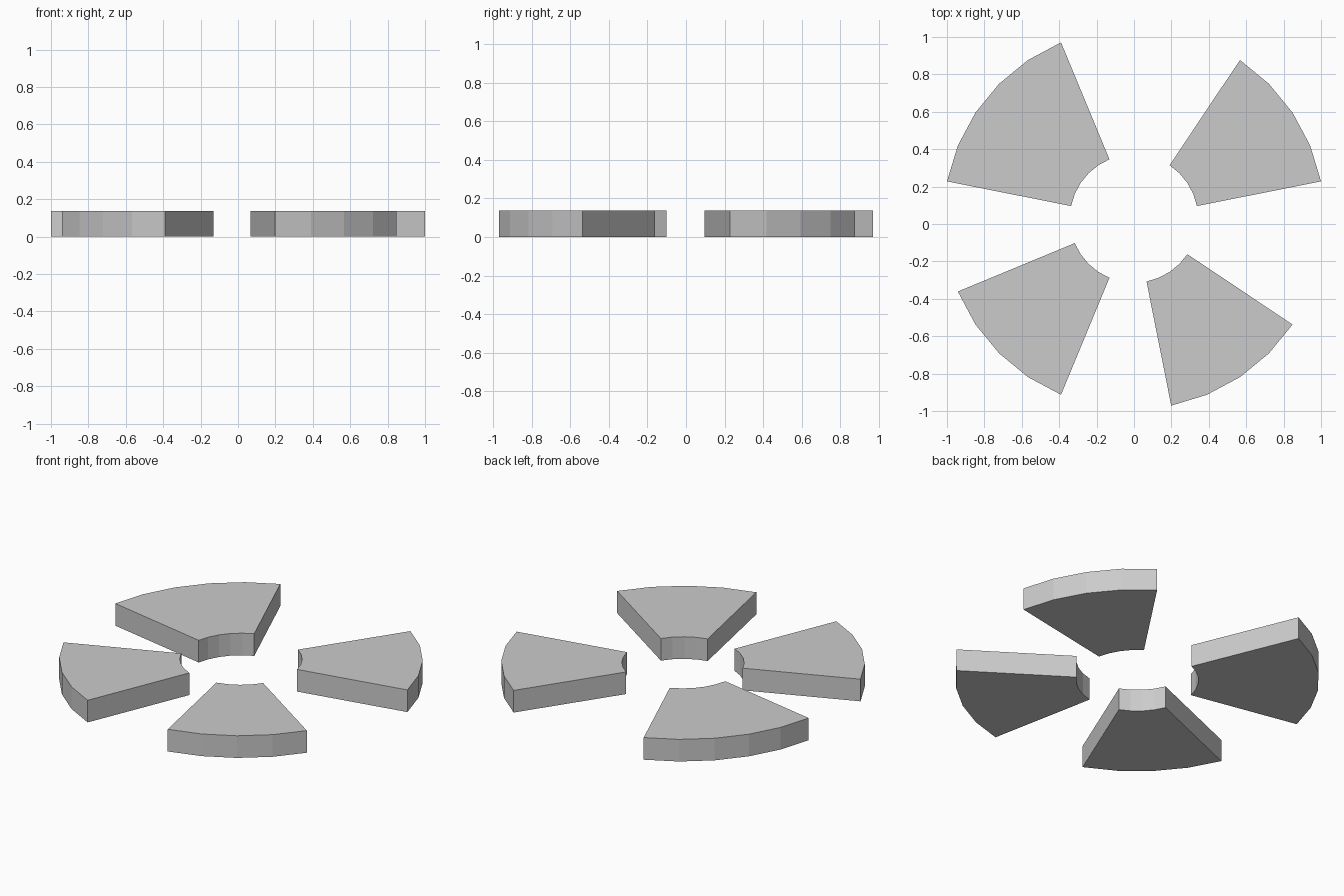
import bpy, bmesh
from math import radians, cos, sin

if "Cube" in bpy.data.objects:
    bpy.data.objects.remove(bpy.data.objects["Cube"])

STEP = radians(11.25)            # one side of a 32-sided ring
R_OUT, R_IN, HEIGHT, CY = 1.0196, 0.343, 0.137, 0.029


def ring_wedge(name, first, last):
    """Flat-shaded ring sector between two ring steps."""
    def arc(r, steps):
        return [(r * cos(i * STEP), CY + r * sin(i * STEP), 0) for i in steps]

    steps = list(range(first, last + 1))
    outline = arc(R_OUT, steps) + arc(R_IN, reversed(steps))
    bm = bmesh.new()
    face = bm.faces.new([bm.verts.new(p) for p in outline])
    top = bmesh.ops.extrude_face_region(bm, geom=[face], use_keep_orig=True)
    verts = [g for g in top["geom"] if isinstance(g, bmesh.types.BMVert)]
    bmesh.ops.translate(bm, verts=verts, vec=(0, 0, HEIGHT))
    bmesh.ops.recalc_face_normals(bm, faces=bm.faces)
    mesh = bpy.data.meshes.new(name)
    bm.to_mesh(mesh)
    bm.free()
    bpy.context.collection.objects.link(bpy.data.objects.new(name, mesh))


# Four separate wedges around the ring
ring_wedge("back_right_wedge", 1, 5)
ring_wedge("back_left_wedge", 10, 15)
ring_wedge("front_left_wedge", 18, 22)
ring_wedge("front_right_wedge", 25, 29)
